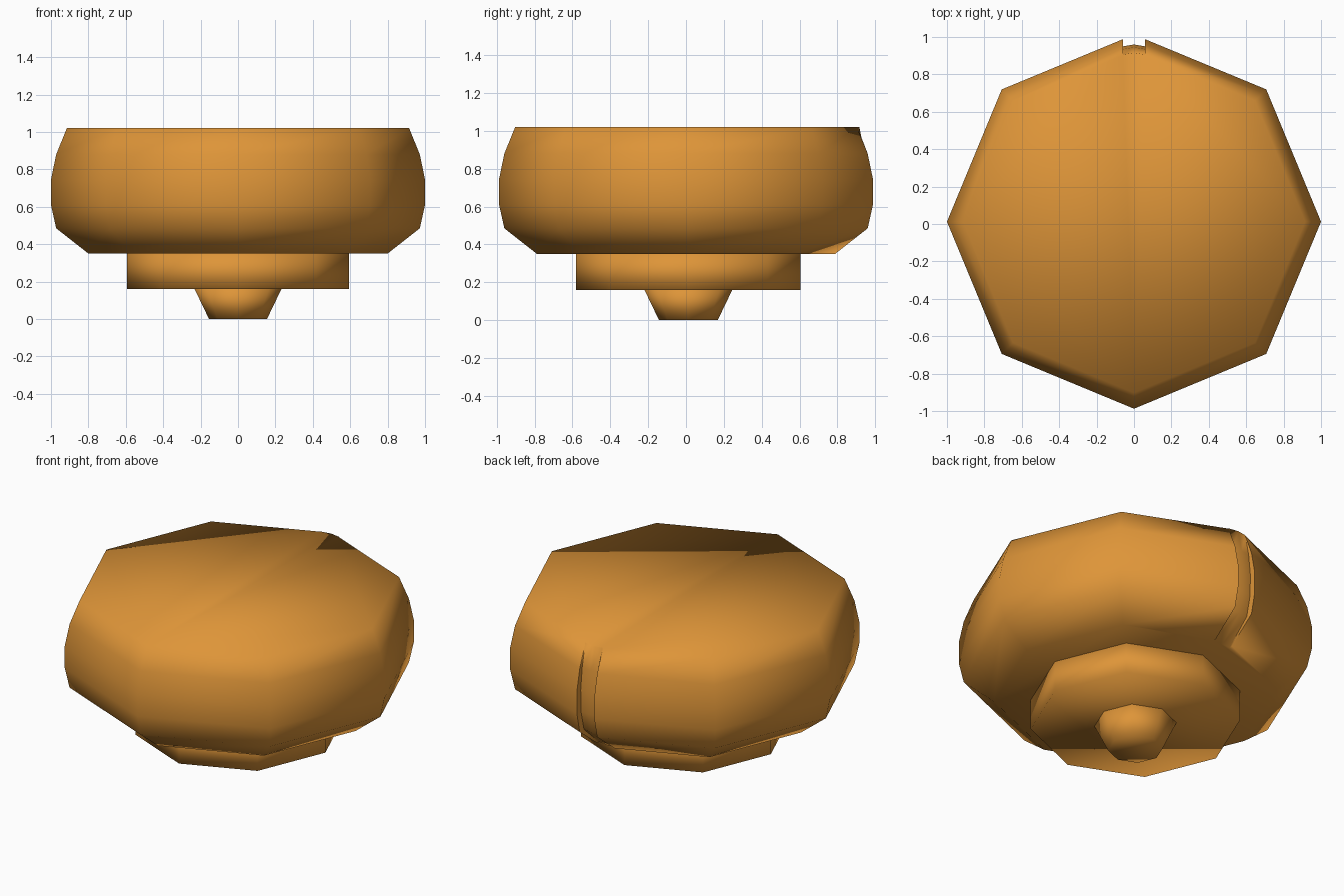
import bpy, bmesh, math

if "Cube" in bpy.data.objects:
    bpy.data.objects.remove(bpy.data.objects["Cube"])

SIDES = 8
CY = 0.0125          # the octagon axis sits slightly back because the groove clips the rear corner
GROOVE = 0.06        # half width of the groove

orange = bpy.data.materials.new("warm_orange")
orange.diffuse_color = (0.73, 0.30, 0.04, 1)
orange.use_nodes = True
orange.node_tree.nodes["Principled BSDF"].inputs["Base Color"].default_value = orange.diffuse_color


def octagon(r, floor=None):
    """Ring of (x, y) points starting at the rear corner; a floor radius cuts a notch into that corner."""
    pts = [(r * math.sin(-2 * math.pi * i / SIDES), r * math.cos(2 * math.pi * i / SIDES))
           for i in range(SIDES)]
    if floor is not None:
        lip = r - GROOVE * math.tan(math.pi / SIDES)
        side = floor - 0.01
        pts = pts[1:] + [(GROOVE, lip), (GROOVE, side), (0, floor), (-GROOVE, side), (-GROOVE, lip)]
    return pts


def loft(name, rings):
    """Join stacked rings (z, points) into a closed smooth solid."""
    bm = bmesh.new()
    loops = [[bm.verts.new((x, y + CY, z)) for x, y in pts] for z, pts in rings]
    n = len(loops[0])
    for a, b in zip(loops, loops[1:]):
        for i in range(n):
            j = (i + 1) % n
            bm.faces.new((a[i], a[j], b[j], b[i]))
    bm.faces.new(loops[0][::-1])
    bm.faces.new(loops[-1])
    bmesh.ops.recalc_face_normals(bm, faces=bm.faces)
    for f in bm.faces:
        f.smooth = True
    # crisp groove edges
    if n > SIDES:
        for a, b in zip(loops, loops[1:]):
            for i in (n - 5, n - 4, n - 2, n - 1):
                bm.edges.get((a[i], b[i])).smooth = False
    mesh = bpy.data.meshes.new(name)
    bm.to_mesh(mesh)
    bm.free()
    mesh.materials.append(orange)
    obj = bpy.data.objects.new(name, mesh)
    bpy.context.collection.objects.link(obj)
    return obj


# Bulging body: z, radius, groove floor radius
body = [(0.35, 0.80, 0.765), (0.485, 0.972, 0.915), (0.61, 1.0, 0.945),
        (0.745, 1.0, 0.947), (0.88, 0.972, 0.932), (1.02, 0.915, 0.903)]
loft("body", [(z, octagon(r, f)) for z, r, f in body])

# Collar under the body
loft("collar", [(z, octagon(0.593)) for z in (0.16, 0.35)])

# Tapered stem
loft("stem", [(0.0, octagon(0.155)), (0.16, octagon(0.232))])
